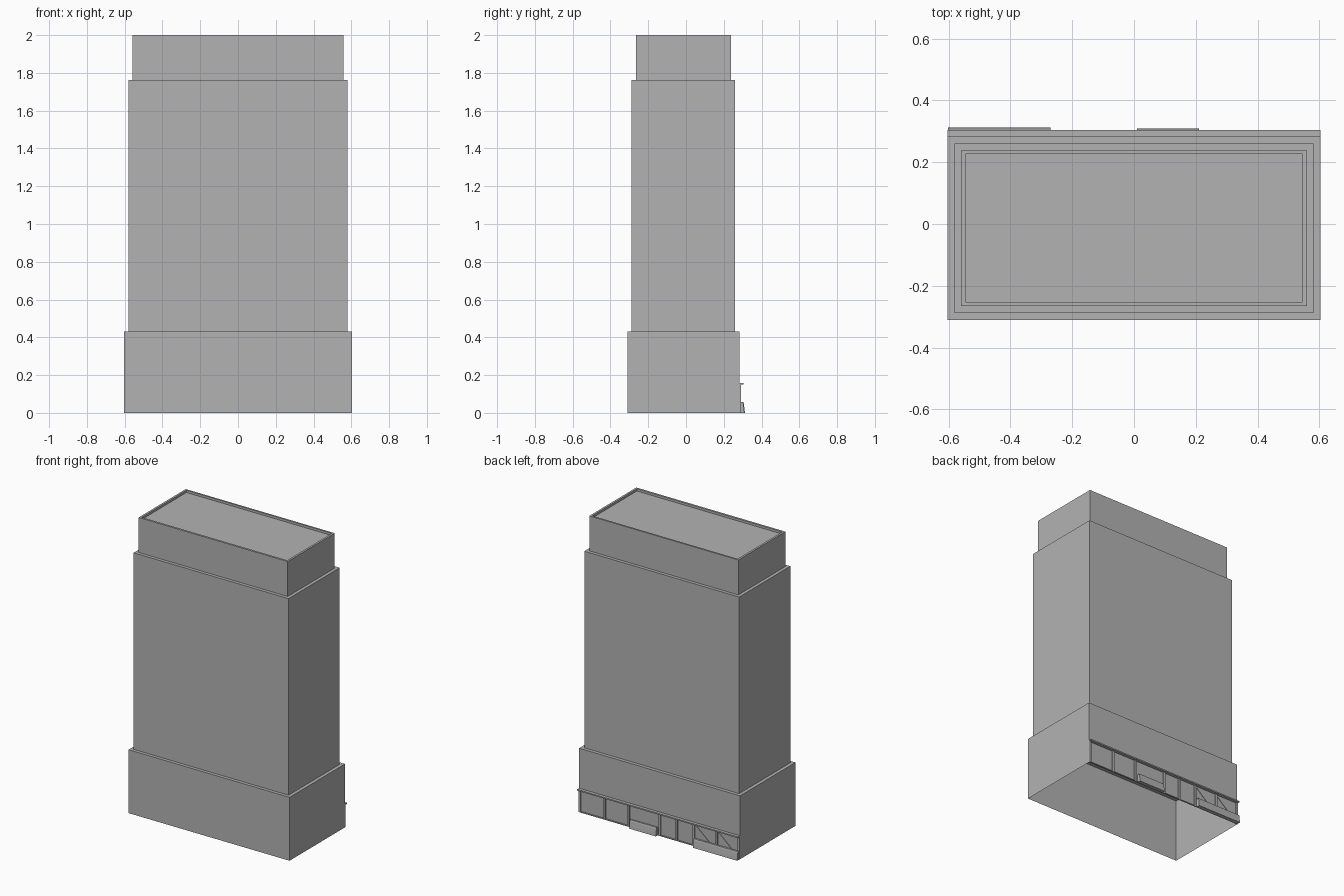
import bpy, bmesh, math
from mathutils import Matrix

cube = bpy.data.objects.get("Cube")
if cube:
    bpy.data.objects.remove(cube, do_unlink=True)

grey = bpy.data.materials.new("plain_grey")
grey.use_nodes = True
color = (0.45, 0.45, 0.45, 1)
grey.diffuse_color = color
grey.node_tree.nodes["Principled BSDF"].inputs["Base Color"].default_value = color

WALL = 0.283  # rear wall plane of the base


def finish(name, bm):
    bmesh.ops.recalc_face_normals(bm, faces=bm.faces)
    mesh = bpy.data.meshes.new(name)
    bm.to_mesh(mesh)
    bm.free()
    mesh.materials.append(grey)
    ob = bpy.data.objects.new(name, mesh)
    bpy.context.collection.objects.link(ob)
    return ob


def box(name, x, y, z, tilt=0.0):
    """Box from (min, max) ranges, optionally tilted in the wall plane."""
    bm = bmesh.new()
    bmesh.ops.create_cube(bm, size=1)
    size = [b - a for a, b in (x, y, z)]
    mid = [(a + b) / 2 for a, b in (x, y, z)]
    bm.transform(Matrix.Translation(mid) @ Matrix.Rotation(tilt, 4, 'Y')
                 @ Matrix.Diagonal((*size, 1)))
    return finish(name, bm)


# Stepped tower shell, open underneath: half width, front, back, height
rings = [
    (0.604, -0.310, WALL, 0.0), (0.604, -0.310, WALL, 0.43),
    (0.581, -0.288, 0.260, 0.43), (0.581, -0.288, 0.260, 1.763),
    (0.559, -0.266, 0.238, 1.763), (0.559, -0.266, 0.238, 2.0),
    (0.545, -0.252, 0.226, 2.0), (0.545, -0.252, 0.226, 1.985),
]
bm = bmesh.new()
previous = None
for w, front, back, z in rings:
    ring = [bm.verts.new(p) for p in
            ((-w, front, z), (w, front, z), (w, back, z), (-w, back, z))]
    if previous:
        for i in range(4):
            j = (i + 1) % 4
            bm.faces.new((previous[i], previous[j], ring[j], ring[i]))
    previous = ring
bm.faces.new(previous)
finish("stepped_tower", bm)

# Rear shopfront: canopy, sill and posts
box("shopfront_canopy", (-0.604, 0.604), (WALL, 0.304), (0.15, 0.159))
box("shopfront_sill", (-0.604, 0.604), (WALL, 0.29), (0, 0.006))
for i, x in enumerate((0.596, 0.41, 0.23, -0.005, -0.13, -0.26, -0.43, -0.596)):
    box(f"shopfront_post_{i}", (x - 0.007, x + 0.007), (WALL, WALL + 0.007), (0.006, 0.15))

# Diagonal braces in the two end bays
for i, x in enumerate((-0.345, -0.513)):
    length = math.hypot(0.15, 0.13) / 2
    box(f"shopfront_brace_{i}", (x - length, x + length), (WALL, WALL + 0.003),
        (0.076, 0.08), -math.atan2(0.13, 0.15))


# Tapered planters standing behind the wall
def planter(name, x0, x1, outer):
    bm = bmesh.new()
    profile = [(0.286, 0), (outer, 0), (outer - 0.002, 0.02), (outer - 0.006, 0.05),
               (outer - 0.009, 0.057), (0.29, 0.057), (0.286, 0.05)]
    face = bm.faces.new([bm.verts.new((x0, y, z)) for y, z in profile])
    new = bmesh.ops.extrude_face_region(bm, geom=[face])["geom"]
    bmesh.ops.translate(bm, vec=(x1 - x0, 0, 0),
                        verts=[v for v in new if isinstance(v, bmesh.types.BMVert)])
    finish(name, bm)


planter("long_planter", -0.602, -0.27, 0.312)
planter("short_planter", 0.01, 0.21, 0.309)
